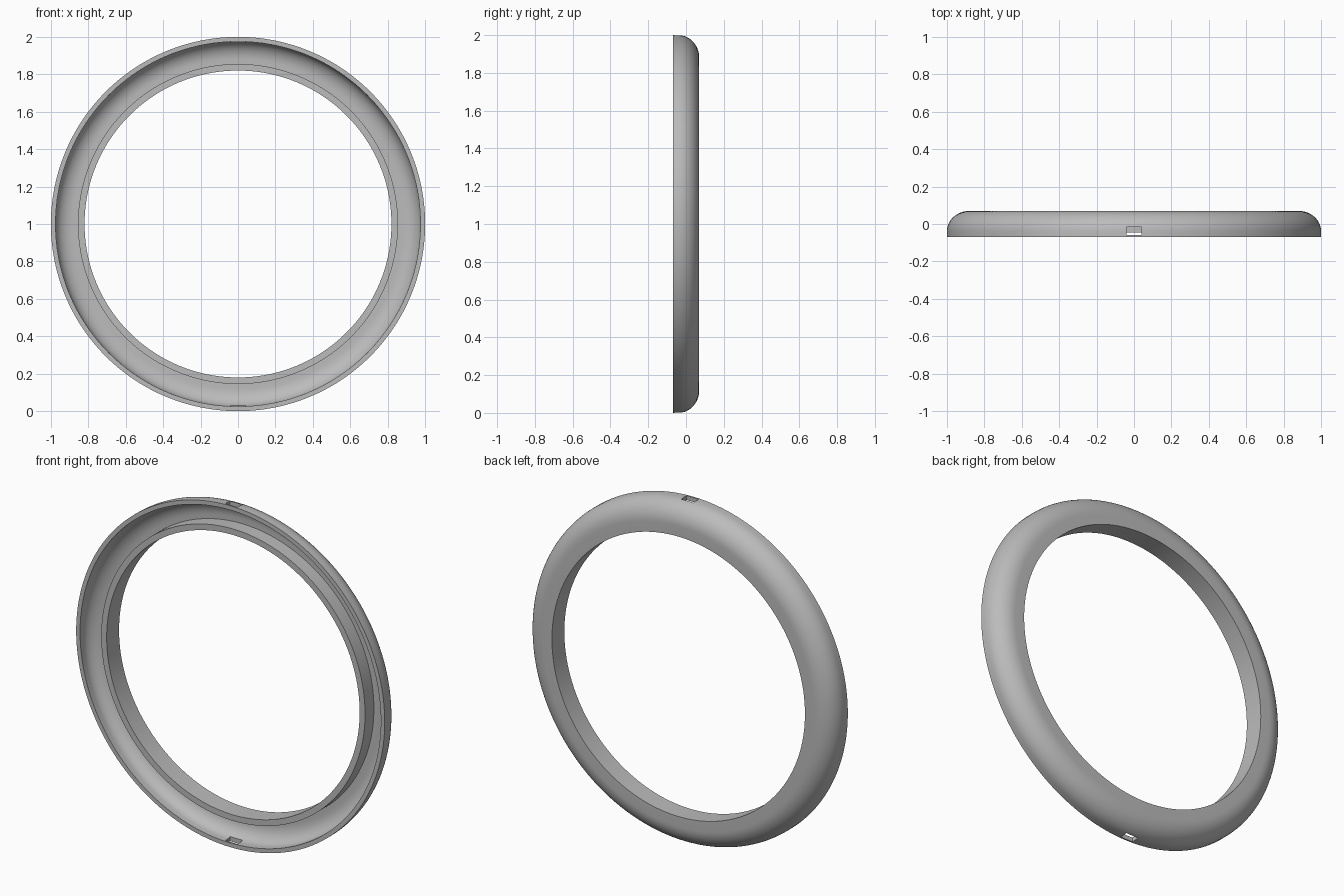
import bpy, bmesh, math
from mathutils import Vector, Matrix

cube = bpy.data.objects.get("Cube")
if cube:
    bpy.data.objects.remove(cube, do_unlink=True)

SEGMENTS = 192
CENTER = Vector((0, 0, 1))

grey = bpy.data.materials.new("plain grey")
grey.use_nodes = True
grey.diffuse_color = (0.5, 0.5, 0.5, 1)
grey.node_tree.nodes["Principled BSDF"].inputs["Base Color"].default_value = (0.5, 0.5, 0.5, 1)


def quarter(radius, depth, rx, ry, steps=12):
    """Quarter ellipse from the outer wall round to the back, as (radius, y)."""
    angles = [math.pi / 2 * i / steps for i in range(steps + 1)]
    return [(radius + rx * math.cos(a), depth + ry * math.sin(a)) for a in angles]


# Cross-section of the hollow shell: outside, inner wall, lip, channel
outside = [(1.0, -0.07)] + quarter(0.88, -0.04, 0.12, 0.11) + [(0.82, 0.07)]
lip = [(0.82, -0.045), (0.855, -0.045)]
channel = [(0.855, 0.037)] + quarter(0.88, -0.04, 0.095, 0.077)[::-1] + [(0.975, -0.07)]
profile = outside + lip + channel

# Ring shell, lathed about the y axis
bm = bmesh.new()
rings = []
for s in range(SEGMENTS):
    turn = Matrix.Rotation(2 * math.pi * s / SEGMENTS, 3, "Y")
    rings.append([bm.verts.new(CENTER + turn @ Vector((r, y, 0))) for r, y in profile])
for s, ring in enumerate(rings):
    following = rings[(s + 1) % SEGMENTS]
    for i in range(len(profile)):
        j = (i + 1) % len(profile)
        bm.faces.new((ring[i], ring[j], following[j], following[i]))
bmesh.ops.recalc_face_normals(bm, faces=bm.faces)
mesh = bpy.data.meshes.new("ring_shell")
bm.to_mesh(mesh)
bm.free()
mesh.materials.append(grey)
shell = bpy.data.objects.new("ring_shell", mesh)
bpy.context.collection.objects.link(shell)

bpy.ops.object.select_all(action="DESELECT")
bpy.context.view_layer.objects.active = shell
shell.select_set(True)

# Slots through the outer wall at the top and bottom
for name, z in (("top_slot", 2.0), ("bottom_slot", 0.0)):
    bm = bmesh.new()
    bmesh.ops.create_cube(bm, size=1)
    bmesh.ops.scale(bm, vec=(0.08, 0.045, 0.16), verts=bm.verts)
    bmesh.ops.translate(bm, vec=(0, -0.0375, z), verts=bm.verts)
    cutter_mesh = bpy.data.meshes.new(name)
    bm.to_mesh(cutter_mesh)
    bm.free()
    cutter_mesh.materials.append(grey)
    cutter = bpy.data.objects.new(name, cutter_mesh)
    cutter.hide_render = True
    bpy.context.collection.objects.link(cutter)
    cut = shell.modifiers.new(name, "BOOLEAN")
    cut.operation = "DIFFERENCE"
    cut.solver = "EXACT"
    cut.object = cutter
    bpy.ops.object.modifier_apply(modifier=cut.name)
    bpy.data.objects.remove(cutter, do_unlink=True)

bpy.ops.object.shade_smooth_by_angle(angle=math.radians(30))
